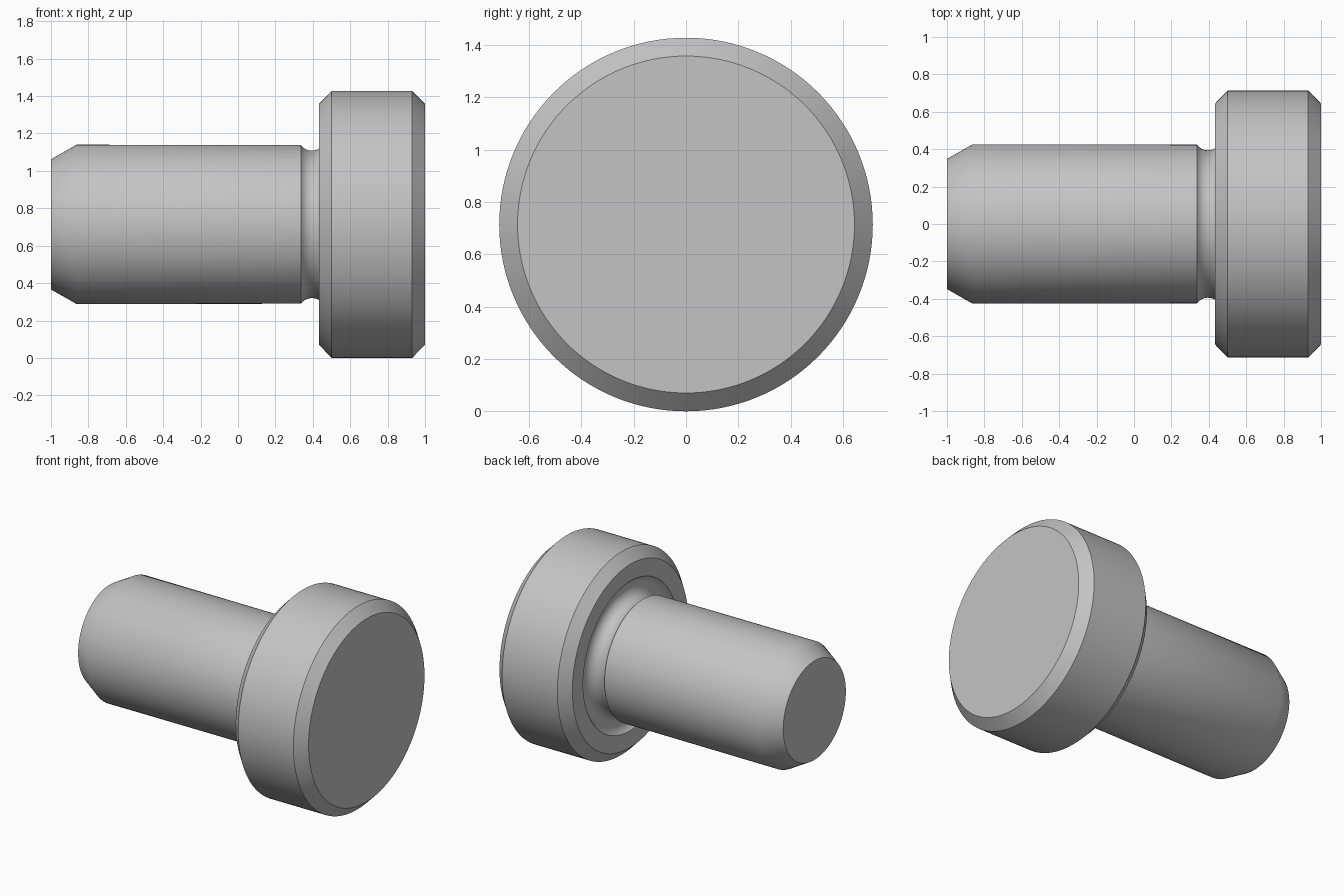
import bpy, bmesh, math
from mathutils import Matrix, Vector

cube = bpy.data.objects.get("Cube")
if cube:
    bpy.data.objects.remove(cube, do_unlink=True)

SEGMENTS = 128
HEAD_R = 0.714
SHANK_R = 0.426

# Plain grey metal
steel = bpy.data.materials.new("grey_steel")
steel.use_nodes = True
grey = (0.55, 0.55, 0.55, 1)
steel.diffuse_color = grey
steel.node_tree.nodes["Principled BSDF"].inputs["Base Color"].default_value = grey


def groove(cx, cr, radius, x_start, x_end, steps=20):
    """Round undercut, from the shank into the underside of the head."""
    a0 = math.pi + math.acos((cx - x_start) / radius)
    a1 = 2 * math.pi + math.acos((x_end - cx) / radius)
    return [(cx + radius * math.cos(a), cr + radius * math.sin(a))
            for a in (a0 + (a1 - a0) * i / steps for i in range(steps + 1))]


# Half profile along the axis: shank, undercut, chamfered head
profile = [(-1, 0), (-1, 0.348), (-0.863, SHANK_R)]
profile += groove(0.395, 0.465, 0.071, 0.337, 0.433)
profile += [(0.433, HEAD_R - 0.07), (0.501, HEAD_R), (0.931, HEAD_R),
            (1, HEAD_R - 0.07), (1, 0)]

# Turn the profile around the x axis
bm = bmesh.new()
verts = [bm.verts.new((x, 0, r)) for x, r in profile]
edges = [bm.edges.new(pair) for pair in zip(verts, verts[1:])]
bmesh.ops.spin(bm, geom=verts + edges, cent=Vector(), axis=(1, 0, 0),
               angle=2 * math.pi, steps=SEGMENTS, use_merge=True)
bmesh.ops.remove_doubles(bm, verts=bm.verts[:], dist=1e-5)
bmesh.ops.recalc_face_normals(bm, faces=bm.faces[:])
bm.transform(Matrix.Translation((0, 0, HEAD_R)))
mesh = bpy.data.meshes.new("headed_pin")
bm.to_mesh(mesh)
bm.free()
mesh.materials.append(steel)

pin = bpy.data.objects.new("headed_pin", mesh)
bpy.context.collection.objects.link(pin)
bpy.ops.object.select_all(action="DESELECT")
pin.select_set(True)
bpy.context.view_layer.objects.active = pin
bpy.ops.object.shade_smooth_by_angle(angle=math.radians(35))
